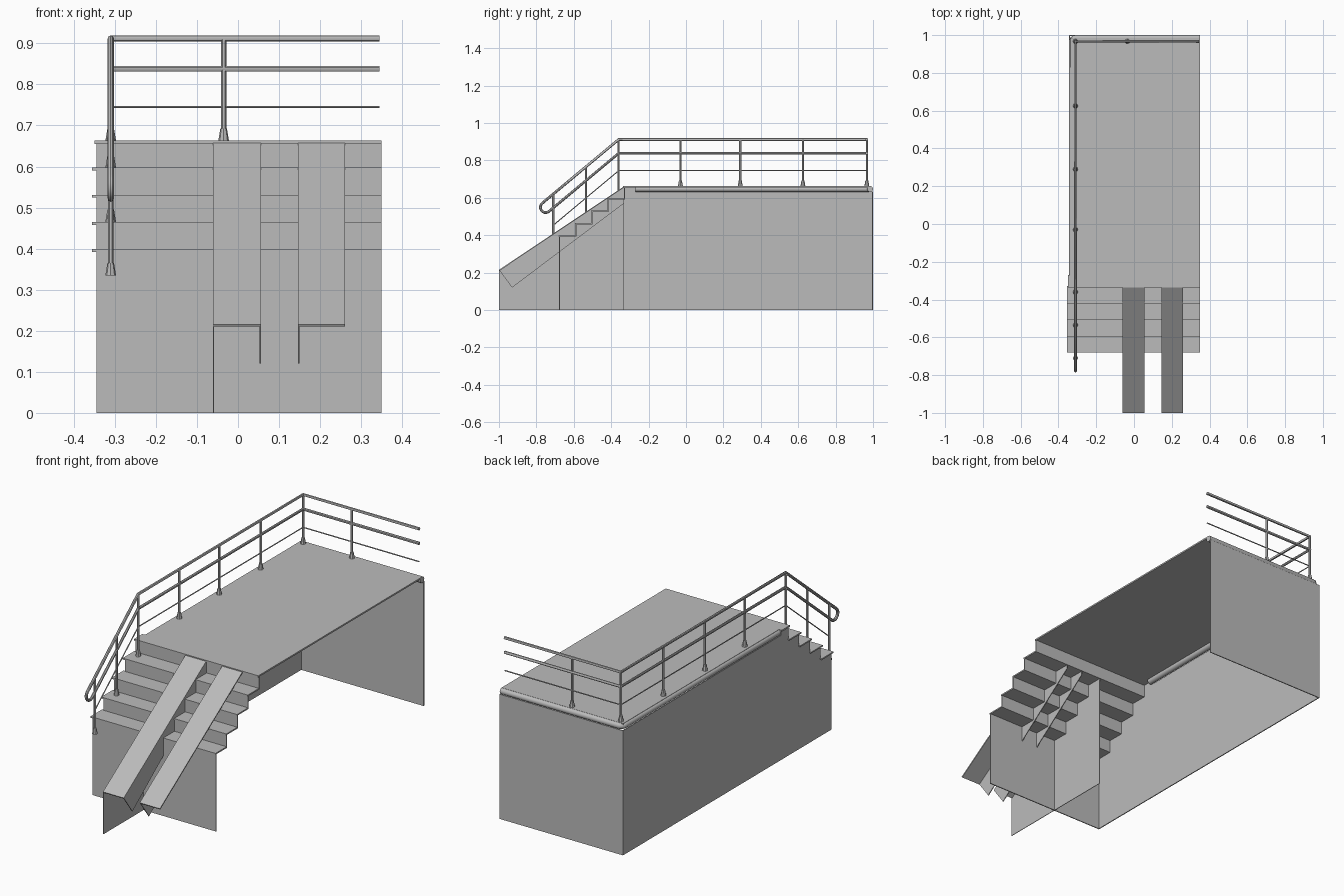
import bpy, bmesh, math
from mathutils import Vector

cube = bpy.data.objects.get("Cube")
if cube:
    bpy.data.objects.remove(cube, do_unlink=True)

grey = bpy.data.materials.new("concrete_grey")
grey.use_nodes = True
COLOR = (0.5, 0.5, 0.5, 1)
grey.diffuse_color = COLOR
grey.node_tree.nodes["Principled BSDF"].inputs["Base Color"].default_value = COLOR


def finish(name, bm):
    bmesh.ops.recalc_face_normals(bm, faces=bm.faces)
    mesh = bpy.data.meshes.new(name)
    bm.to_mesh(mesh)
    bm.free()
    mesh.materials.append(grey)
    obj = bpy.data.objects.new(name, mesh)
    bpy.context.collection.objects.link(obj)
    return obj


def extrude_x(name, profile, x0, x1):
    """Extrude a side profile of (y, z) points from x0 to x1."""
    bm = bmesh.new()
    face = bm.faces.new([bm.verts.new((x0, y, z)) for y, z in profile])
    new = bmesh.ops.extrude_face_region(bm, geom=[face])["geom"]
    verts = [v for v in new if isinstance(v, bmesh.types.BMVert)]
    bmesh.ops.translate(bm, verts=verts, vec=(x1 - x0, 0, 0))
    return finish(name, bm)


def box(name, x0, x1, y0, y1, z0, z1):
    return extrude_x(name, [(y0, z0), (y1, z0), (y1, z1), (y0, z1)], x0, x1)


def smooth(obj):
    bpy.ops.object.select_all(action='DESELECT')
    bpy.context.view_layer.objects.active = obj
    obj.select_set(True)
    bpy.ops.object.shade_smooth_by_angle(angle=math.radians(40))


def tube(name, path, radius, sides=1):
    """Sweep a round section along a path, then turn it into a mesh."""
    curve = bpy.data.curves.new(name, 'CURVE')
    curve.dimensions = '3D'
    curve.bevel_depth = radius
    curve.bevel_resolution = sides
    curve.use_fill_caps = True
    spline = curve.splines.new('POLY')
    spline.points.add(len(path) - 1)
    for point, co in zip(spline.points, path):
        point.co = (*co, 1)
    curve.materials.append(grey)
    obj = bpy.data.objects.new(name, curve)
    bpy.context.collection.objects.link(obj)
    bpy.ops.object.select_all(action='DESELECT')
    bpy.context.view_layer.objects.active = obj
    obj.select_set(True)
    bpy.ops.object.convert(target='MESH')
    smooth(bpy.context.view_layer.objects.active)


# Platform and stair dimensions
LEFT, RIGHT = -0.345, 0.35
TOP, FRONT = 0.663, -0.332
RISE, RUN, STEPS = 0.066, 0.0865, 4
SKIN = 0.005

# Platform deck and its front riser
box("platform_deck", -0.335, RIGHT, -0.27, 0.985, TOP - 0.008, TOP)
box("platform_nosing", -0.35, RIGHT, FRONT - 0.005, -0.27, TOP - 0.008, TOP)
box("platform_riser", LEFT, RIGHT, FRONT, FRONT + SKIN, TOP - RISE, TOP - 0.008)

# Stair treads and risers, with the wall profile stepping below them
profile = [(1, 0), (1, 0.635), (-0.27, 0.635), (-0.27, TOP - 0.008),
           (FRONT, TOP - 0.008)]
for i in range(1, STEPS + 1):
    z = TOP - RISE * i
    back = FRONT - RUN * (i - 1)
    front = back - RUN
    box(f"tread_{i}", -0.355, RIGHT, front - 0.003, back + SKIN, z - 0.007, z)
    bottom = 0 if i == STEPS else z - RISE
    box(f"riser_{i}", LEFT, RIGHT, front, front + SKIN, bottom, z - 0.007)
    profile += [(back, z - 0.007), (front, z - 0.007)]
profile.append((profile[-1][0], 0))
extrude_x("side_wall", profile, LEFT, LEFT + SKIN)
box("back_wall", LEFT, RIGHT, 1 - SKIN, 1, 0, 0.635)

# Rounded edge moulding along the side and back of the deck
corner = [(-0.309 - 0.02 * math.cos(a), 0.964 + 0.02 * math.sin(a), 0.647)
          for a in (math.pi / 8 * k for k in range(5))]
tube("edge_moulding", [(-0.329, -0.27, 0.647), *corner, (RIGHT, 0.984, 0.647)],
     0.016, 3)

# Two wheel ramps with inner flanges and one full support plate
ramp_low, ramp_high = (-1, 0.215), (FRONT, TOP - 0.002)
deck = [ramp_low, ramp_high, (FRONT, TOP - 0.008), (-0.997, 0.21)]
flange = [ramp_low, ramp_high, (FRONT, 0.57), (-0.93, 0.12)]
ramps = {"right": (-0.06, 0.055), "left": (0.147, 0.26)}
for side, (x0, x1) in ramps.items():
    extrude_x(f"{side}_ramp", deck, x0, x1)
extrude_x("right_ramp_flange", flange, 0.052, 0.056)
extrude_x("left_ramp_flange", flange, 0.146, 0.150)
extrude_x("ramp_support_plate", [(-1, 0), ramp_low, ramp_high, (FRONT, 0)],
          -0.061, -0.058)

# Handrail: top and middle rails joined by a loop at the lower end
RX, RY, BEND, SLOPE = -0.31, 0.967, -0.36, 0.834
TOP_RAIL, MID_RAIL, LOW_RAIL = 0.912, 0.838, 0.745


def slope_z(level, y):
    return level + min(0, y - BEND) * SLOPE


def rail_path(level, end):
    return [(RIGHT - 0.005, RY, level), (RX, RY, level), (RX, BEND, level),
            (RX, end, slope_z(level, end))]


top_end = Vector((-0.765, slope_z(TOP_RAIL, -0.765)))
mid_end = Vector((-0.735, slope_z(MID_RAIL, -0.735)))
centre = (top_end + mid_end) / 2
arm = top_end - centre
out = Vector((-arm.y, arm.x))
loop = [centre + arm * math.cos(a) + out * math.sin(a)
        for a in (math.pi / 8 * k for k in range(1, 8))]
tube("upper_rails", rail_path(TOP_RAIL, top_end.x)
     + [(RX, p.x, p.y) for p in loop]
     + rail_path(MID_RAIL, mid_end.x)[::-1], 0.0075, 2)
tube("lower_rail", rail_path(LOW_RAIL, -0.71), 0.003)


# Posts with flared feet
def post(name, x, y, base):
    tube(name, [(x, y, base), (x, y, slope_z(TOP_RAIL, y))], 0.0065)
    bm = bmesh.new()
    bmesh.ops.create_cone(bm, cap_ends=True, segments=8, radius1=0.013,
                          radius2=0.008, depth=0.03)
    bmesh.ops.translate(bm, verts=bm.verts, vec=(x, y, base + 0.015))
    smooth(finish(name + "_foot", bm))


for i, y in enumerate((-0.03, 0.29, 0.625, RY)):
    post(f"side_post_{i + 1}", RX, y, TOP)
post("back_post", -0.035, RY, TOP)
for i, (y, base) in enumerate(((BEND, TOP - RISE), (-0.535, TOP - 3 * RISE),
                               (-0.71, 0.335))):
    post(f"stair_post_{i + 1}", RX, y, base)
